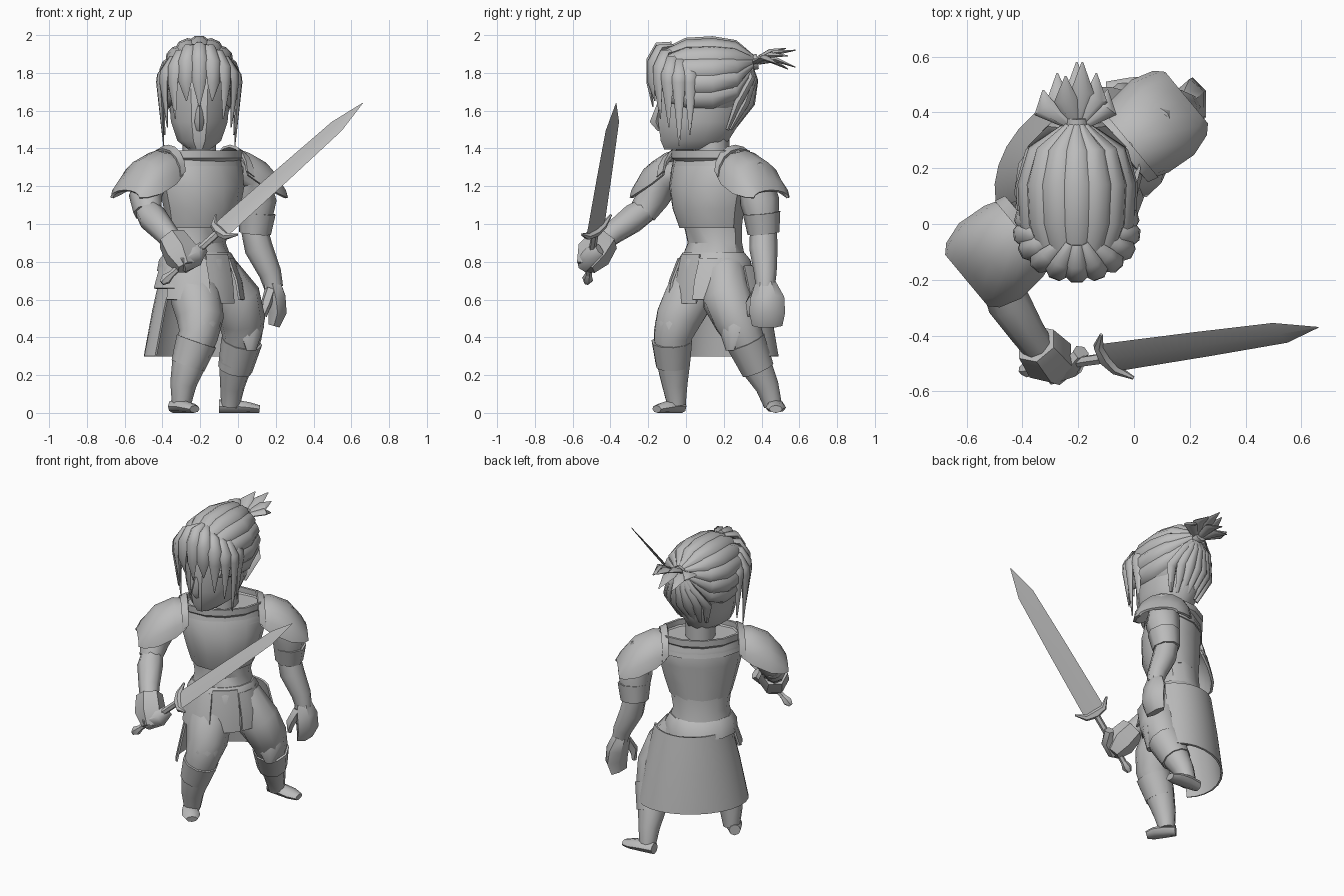
import bpy
import bmesh
from math import sin, cos, pi, radians
from mathutils import Vector

cube = bpy.data.objects.get("Cube")
if cube:
    bpy.data.objects.remove(cube, do_unlink=True)

grey = bpy.data.materials.new("plain_grey")
grey.use_nodes = True
colour = (0.5, 0.5, 0.5, 1)
grey.diffuse_color = colour
for node in grey.node_tree.nodes:
    if node.type == 'BSDF_PRINCIPLED':
        node.inputs["Base Color"].default_value = colour

# Body frame: the torso is turned about 40 degrees away from the head
CENTRE = Vector((-.2, .13, 0))
LEFT = Vector((.77, .64, 0)).normalized()
FORWARD = Vector((LEFT.y, -LEFT.x, 0))
UP = Vector((0, 0, 1))


def body(left, forward, height):
    return CENTRE + LEFT * left + FORWARD * forward + UP * height


def skin(name, rows, closed=True, thickness=0, angle=35):
    """Join rows of points into a surface, capped if closed, thickened if open."""
    bm = bmesh.new()
    grid = [[bm.verts.new(point) for point in row] for row in rows]
    count = len(grid[0])
    for low, high in zip(grid, grid[1:]):
        for i in range(count if closed else count - 1):
            j = (i + 1) % count
            bm.faces.new((low[i], low[j], high[j], high[i]))
    if closed and not thickness:
        bm.faces.new(grid[0])
        bm.faces.new(grid[-1])
    bmesh.ops.recalc_face_normals(bm, faces=bm.faces[:])
    if thickness:
        bmesh.ops.solidify(bm, geom=bm.faces[:], thickness=thickness)
        bmesh.ops.recalc_face_normals(bm, faces=bm.faces[:])
    mesh = bpy.data.meshes.new(name)
    bm.to_mesh(mesh)
    bm.free()
    mesh.materials.append(grey)
    mesh.shade_smooth()
    mesh.set_sharp_from_angle(angle=radians(angle))
    thing = bpy.data.objects.new(name, mesh)
    bpy.context.scene.collection.objects.link(thing)


def limb(name, path, radii, side, sides=8, angle=52):
    """Sweep an ellipse along a path; each radius pair is (along side, across side)."""
    path = [Vector(point) for point in path]
    rows = []
    for i, point in enumerate(path):
        tangent = (path[min(i + 1, len(path) - 1)] - path[max(i - 1, 0)]).normalized()
        a = (side - tangent * side.dot(tangent)).normalized()
        b = tangent.cross(a)
        wide, deep = radii[i] if isinstance(radii[i], tuple) else (radii[i], radii[i])
        turns = [2 * pi * k / sides for k in range(sides)]
        rows.append([point + a * wide * cos(t) + b * deep * sin(t) for t in turns])
    skin(name, rows, angle=angle)


def trunk(name, rings, sides=12, thickness=0):
    """Stack ellipses in the body frame: (height, half width, half depth, forward shift)."""
    turns = [2 * pi * k / sides for k in range(sides)]
    rows = [[body(w * cos(t), d * sin(t) + f, z) for t in turns] for z, w, d, f in rings]
    skin(name, rows, thickness=thickness)


def plate(name, rings, start, end, steps, shift=0):
    """Curved sheet around the body; angles are measured from forward to left."""
    turns = [radians(start + (end - start) * k / steps) for k in range(steps + 1)]
    rows = [[body(w * sin(t) + shift, d * cos(t) + f, z) for t in turns] for z, w, d, f in rings]
    skin(name, rows, False, .012)


# Torso and armour
trunk("abdomen", [(.6, .19, .15, -.02), (.72, .21, .18, -.02), (.82, .19, .16, -.02),
                  (.9, .17, .13, -.03), (1.04, .19, .14, -.01), (1.2, .22, .15, 0)])
trunk("breastplate", [(.98, .19, .155, 0), (1.08, .22, .175, .015), (1.2, .25, .18, .015),
                      (1.3, .255, .17, 0), (1.35, .23, .15, 0)])
trunk("chest_band", [(1.27, .26, .175, 0), (1.34, .245, .16, 0)], thickness=.012)
trunk("collar", [(1.31, .2, .14, 0), (1.35, .25, .18, 0), (1.39, .25, .18, 0)], thickness=.015)
trunk("belt", [(.75, .22, .2, -.03), (.81, .215, .185, -.025), (.85, .19, .15, -.02)])

# Hip plates and the long back skirt
plate("front_flap", [(.84, .2, .15, 0), (.7, .23, .18, 0), (.58, .24, .19, 0)], -22, 22, 4)
for sign, word in ((1, "left"), (-1, "right")):
    plate(word + "_hip_plate", [(.82, .2, .17, -.01), (.7, .235, .21, 0), (.6, .25, .23, 0)],
          sign * 24, sign * 85, 4)
    plate(word + "_thigh_plate", [(.82, .2, .19, -.02), (.72, .23, .21, -.02),
                                  (.66, .25, .22, -.02)], sign * 60, sign * 115, 4)
plate("back_skirt", [(.78, .23, .22, -.02), (.55, .285, .235, -.04), (.3, .335, .25, -.055)],
      85, 275, 14, .05)

# Shoulder guards: half arches getting smaller toward the arm
for sign, word, inset in ((1, "left", .055), (-1, "right", .04)):
    def arch(sections, steps=8):
        turns = [pi * k / steps - pi / 2 for k in range(steps + 1)]
        return [[body(sign * (out - inset), half * sin(t), low + (top - low) * cos(t))
                 for t in turns] for out, half, low, top in sections]
    skin(word + "_shoulder_guard", arch([(.27, .14, 1.26, 1.38), (.34, .165, 1.21, 1.39),
         (.45, .175, 1.16, 1.34), (.53, .15, 1.14, 1.24), (.56, .12, 1.14, 1.18)]), False, .015)
    skin(word + "_guard_rim", arch([(.26, .145, 1.28, 1.42), (.3, .155, 1.25, 1.4)]), False, .015)

# Arms and hands
limb("right_upper_arm", [body(-.24, 0, 1.27), (-.45, -.1, 1.25), (-.49, -.17, 1.15),
                         (-.48, -.23, 1.06)], [.07, .09, .09, .075], UP)
limb("right_forearm", [(-.5, -.17, 1.1), (-.45, -.28, 1.03), (-.38, -.39, .95),
                       (-.33, -.46, .89)], [.06, .078, .063, .055], UP)
limb("right_gauntlet", [(-.35, -.43, .92), (-.3, -.49, .84), (-.27, -.53, .77)],
     [.08, .095, .055], LEFT, 6)
limb("right_fingers", [(-.3, -.54, .79), (-.22, -.51, .83), (-.19, -.46, .87)],
     [(.05, .04), (.055, .04), (.04, .03)], UP, 6)
limb("left_upper_arm", [body(.24, 0, 1.27), (.07, .36, 1.26), (.1, .39, 1.12), (.09, .41, .98)],
     [.07, .09, .105, .08], LEFT)
limb("left_elbow_cuff", [(.1, .4, 1.06), (.09, .41, .95)], [.1, .085], LEFT)
limb("left_forearm", [(.08, .41, 1), (.11, .41, .87), (.17, .42, .74), (.19, .42, .66)],
     [.07, .075, .06, .05], Vector((0, 1, 0)))
limb("left_hand", [(.18, .42, .69), (.2, .43, .61), (.21, .43, .53), (.19, .43, .46)],
     [(.055, .05), (.09, .06), (.095, .055), (.08, .035)], Vector((0, 1, 0)), 6)
limb("left_thumb", [(.17, .38, .65), (.15, .34, .58), (.14, .34, .51)], [.03, .03, .015], UP, 5)

# Legs, knee guards, greaves and shoes
limb("right_leg", [(-.26, .07, .74), (-.22, .01, .6), (-.2, -.04, .5), (-.21, -.07, .41),
                   (-.25, -.07, .3), (-.29, -.06, .15), (-.3, -.05, .04)],
     [.12, .135, .125, .105, .098, .07, .05], LEFT, 10)
limb("left_leg", [(-.11, .2, .74), (-.01, .22, .6), (.02, .27, .49), (.02, .31, .4),
                  (-.01, .36, .27), (-.03, .43, .14), (-.04, .46, .04)],
     [.12, .135, .125, .105, .092, .065, .05], LEFT, 10)
for word, knee, shin, low in (("right", (-.16, -.1, .47), (-.22, -.075, .38), (-.265, -.07, .25)),
                              ("left", (.07, .235, .45), (.02, .315, .38), (-.015, .38, .23))):
    knee = Vector(knee)
    limb(word + "_knee_guard", [knee + UP * .1 - FORWARD * .03, knee, knee - UP * .12],
         [(.06, .03), (.085, .05), (.03, .02)], LEFT, 8)
    limb(word + "_greave", [shin, low], [.11, .092], LEFT, 10)

for word, heel, toe in (("right", (-.345, -.02, 0), (-.23, -.155, 0)),
                        ("left", (-.1, .475, 0), (.115, .475, 0))):
    heel, toe = Vector(heel), Vector(toe)
    across = (toe - heel).cross(UP)
    limb(word + "_shoe", [heel + UP * .035, heel.lerp(toe, .4) + UP * .035, heel.lerp(toe, .75) +
         UP * .028, toe + UP * .02], [(.035, .035), (.05, .035), (.055, .028), (.035, .02)], across)

# Sword
hilt, tip = Vector((-.1, -.48, .96)), Vector((.66, -.37, 1.64))
along = (tip - hilt).normalized()
edge = Vector((.07, -.1, -.07))
edge = (edge - along * edge.dot(along)).normalized()
length = (tip - hilt).length
limb("blade", [hilt, hilt + along * length * .45, hilt + along * length * .82, tip],
     [(.068, .009), (.06, .009), (.05, .007), (.002, .002)], edge, 4, 60)
limb("grip", [hilt - along * .36, hilt], [.018, .02], edge, 6)
limb("pommel", [hilt - along * x for x in (.41, .38, .34)], [.015, .03, .018], edge, 6)
limb("crossguard", [hilt + edge * x + along * abs(x) * bend for x, bend in
     ((-.11, .5), (-.06, .1), (0, 0), (.06, .1), (.11, .5))], [.006, .02, .03, .02, .006], along, 6)

# Neck, head and nose
MID = -.205
limb("neck", [(MID, .14, 1.24), (MID, .14, 1.46)], [.09, .09], LEFT)
turns = [2 * pi * (k + .5) / 12 for k in range(12)]
skin("head", [[(MID + w * cos(t), y + d * sin(t), z) for t in turns] for z, y, w, d in (
    (1.395, .03, .06, .15), (1.44, .045, .12, .185), (1.54, .07, .155, .225),
    (1.7, .08, .17, .235), (1.84, .09, .16, .21), (1.92, .1, .1, .14))])
limb("nose", [(MID, -.14, 1.63), (MID, -.16, 1.54), (MID, -.14, 1.495)],
     [(.012, .015), (.026, .032), (.015, .01)], Vector((1, 0, 0)), 4)

# Swept-back locks run from the brow to the tie at the back
TIE = Vector((MID, .34, 1.85))
skin("hair_base", [[(MID + .195 * s * cos(t), y, z + .22 * s * sin(t)) for t in turns]
     for y, s, z in ((-.08, .75, 1.74), (0, .95, 1.74), (.14, 1, 1.74), (.25, .85, 1.76),
                     (.32, .5, 1.8), (.35, .15, 1.84))])
for k in range(11):
    t = radians(-115 + 23 * k)
    ray = Vector((sin(t), 0, cos(t) * 1.13))
    path = [Vector((MID, y, z)) + ray * .195 * s for y, s, z in (
        (-.1, .8, 1.75), (.0, 1, 1.75), (.14, 1.03, 1.75), (.26, .85, 1.77), (.35, .22, 1.84))]
    limb("swept_lock", path, [(.032, .012), (.044, .018), (.048, .02), (.04, .02), (.014, .012)],
         Vector((cos(t), 0, -sin(t))), 6)

# Fringe, longer at the temples
for k in range(11):
    t = radians(-105 + 21 * k)
    out = Vector((sin(t) * .195, -cos(t) * .16, 0))
    lift = .09 * sin(t) ** 2
    end = 1.66 - .04 * (k % 2) - .21 * abs(sin(t)) ** 3
    path = [Vector((MID, -.02, z)) + out * s for s, z in (
        (.35, 1.955 - lift), (.8, 1.945 - lift), (1.04, 1.87 - lift), (1.08, 1.75), (.97, end))]
    limb("fringe_lock", path, [(.017, .012), (.034, .022), (.042, .026), (.036, .02), (.003, .003)],
         Vector((cos(t), sin(t), 0)), 6)

# Locks gathered up from the nape
for k in range(-3, 4):
    x = k / 3
    limb("nape_lock", [TIE, (MID + .08 * x, .365 - .02 * x * x, 1.76), (MID + .14 * x,
         .345 - .07 * x * x, 1.64), (MID + .1 * x, .25 - .03 * x * x, 1.5)],
         [.012, (.03, .02), (.038, .025), (.012, .01)], Vector((1, 0, 0)), 6)

# Tied tail of pointed leaves
limb("hair_tie", [TIE - Vector((0, .03, 0)), TIE + Vector((0, .04, .01))], [.045, .04], UP)
for x, y, z in ((-.12, .14, .03), (-.07, .2, -.03), (-.04, .19, .08), (0, .24, -.02),
                (.02, .24, .07), (.07, .2, .04), (.11, .14, 0)):
    middle = TIE + Vector((x, y * .55, z * .4 + .03))
    limb("tail_leaf", [TIE, middle, TIE + Vector((x, y, z))],
         [.014, (.042, .016), (.003, .003)], Vector((1, 0, 0)), 6)
